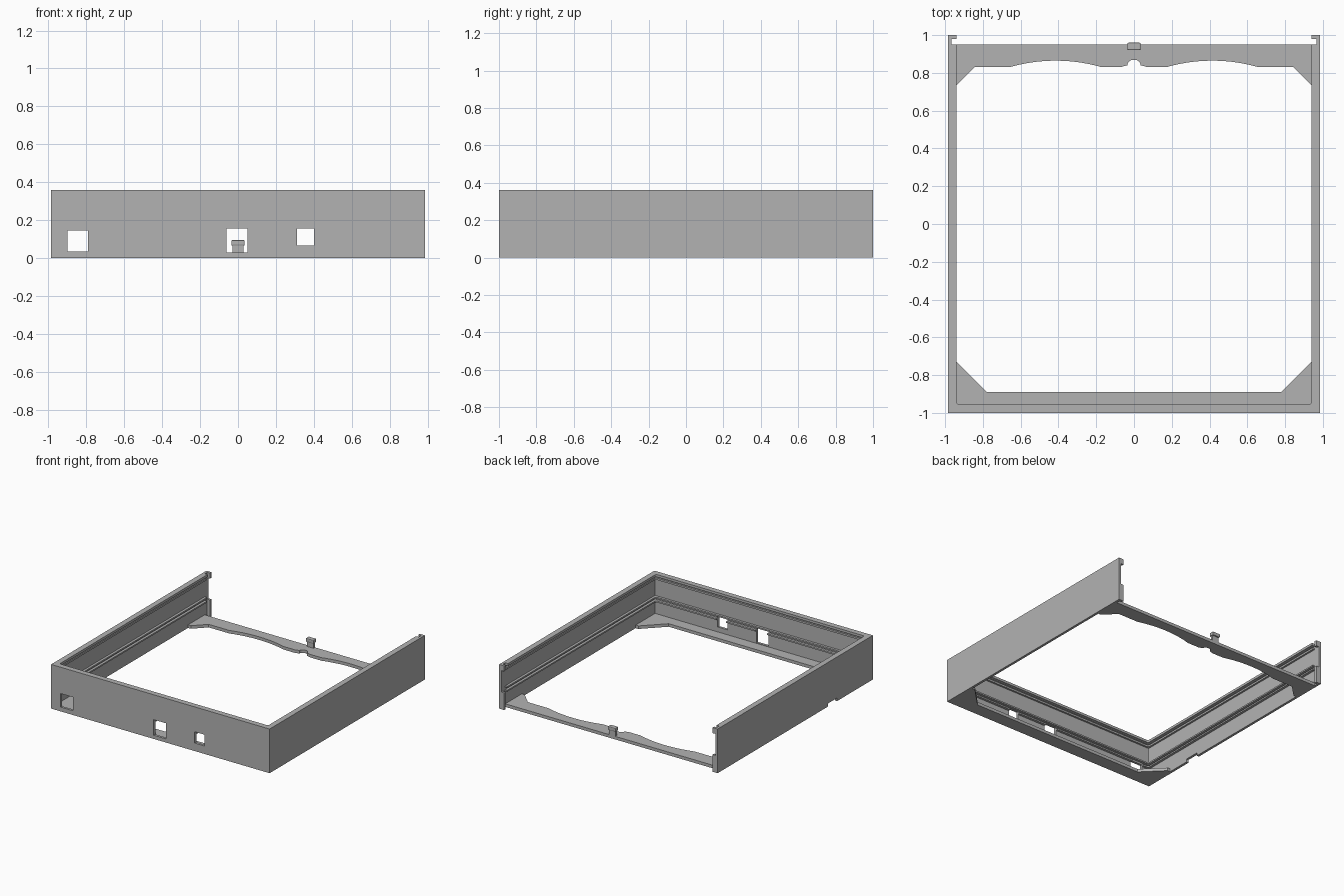
import bpy, bmesh, math

if "Cube" in bpy.data.objects:
    bpy.data.objects.remove(bpy.data.objects["Cube"], do_unlink=True)

grey = bpy.data.materials.new("plain grey")
grey.use_nodes = True
grey.diffuse_color = (0.45, 0.45, 0.45, 1)
grey.node_tree.nodes["Principled BSDF"].inputs["Base Color"].default_value = grey.diffuse_color

W, HEIGHT, FLOOR = 0.985, 0.36, 0.025
THIN, THICK = 0.02, 0.045          # wall and lip depths
SLOT, HOOK = 0.95, 0.98            # rear panel slot in y


def prism(name, outline, z0, z1):
    """Extrude a plan outline between two heights."""
    bm = bmesh.new()
    face = bm.faces.new([bm.verts.new((x, y, z0)) for x, y in outline])
    top = bmesh.ops.extrude_face_region(bm, geom=[face])
    bmesh.ops.translate(bm, vec=(0, 0, z1 - z0),
                        verts=[v for v in top["geom"] if isinstance(v, bmesh.types.BMVert)])
    bmesh.ops.recalc_face_normals(bm, faces=bm.faces)
    mesh = bpy.data.meshes.new(name)
    bm.to_mesh(mesh)
    bm.free()
    mesh.materials.append(grey)
    ob = bpy.data.objects.new(name, mesh)
    bpy.context.collection.objects.link(ob)
    return ob


def box(name, x0, x1, y0, y1, z0, z1):
    return prism(name, [(x0, y0), (x1, y0), (x1, y1), (x0, y1)], z0, z1)


def mirrored(half):
    """Close an outline running from +x over to its mirror at -x."""
    return half + [(-x, y) for x, y in reversed(half)]


def corner(depth, r=0.015):
    """Rounded inner front corner, seen from the +x side."""
    cx, cy = W - depth - r, -1 + depth + r
    return [(cx + r * math.cos(a), cy - r * math.sin(a))
            for a in (i * math.pi / 8 for i in range(5))]


def rail(name, depth, z0, z1, end=SLOT):
    """U-shaped strip along the inside of the three walls."""
    half = [(W - THIN, -1 + THIN), (W - THIN, end), (W - depth, end)] + corner(depth)
    return prism(name, mirrored(half), z0, z1)


# Walls on three sides
walls = prism("walls", mirrored([(W, -1), (W, 1), (W - THIN, 1)] + corner(THIN, 0.004)),
              0, HEIGHT - 0.02)

# Thick top lip ending in a hook around the rear slot
lip = prism("top_lip", mirrored([(W, -1), (W, 1), (W - THICK, 1), (W - THICK, HOOK),
                                 (W - THIN, HOOK), (W - THIN, SLOT),
                                 (W - THICK, SLOT)] + corner(THICK)),
            HEIGHT - 0.02, HEIGHT)

# Inner rails
rail("upper_rail", 0.035, 0.31, 0.325)
ridges = [rail("upper_ridge", 0.04, 0.16, 0.172), rail("lower_ridge", 0.04, 0.13, 0.142)]

# Rear hooks, top and bottom of each side wall
for side, s in (("left", 1), ("right", -1)):
    for place, z0, z1 in (("lower", 0, 0.14), ("upper", 0.315, HEIGHT - 0.02)):
        a, b = sorted((s * (W - THIN), s * (W - THICK)))
        box(f"{side}_{place}_hook", a, b, HOOK, 1, z0, z1)

# Front floor flange with diagonal corner gussets
prism("front_flange", mirrored([(W - THIN, -1 + THIN), (W - THIN, -0.73), (0.94, -0.73),
                                (0.78, -0.89)]), 0, FLOOR)

# Rear cross strip with shallow arches and a centre notch
arch = [(0.415 + 0.245 * math.cos(a), 0.83 + 0.035 * math.sin(a) ** 2)
        for a in (i * math.pi / 16 for i in range(17))]
notch = [(0.055, 0.835)] + [(0.035 * math.cos(a), 0.84 + 0.03 * math.sin(a))
                            for a in (i * math.pi / 12 for i in range(7))]
prism("rear_strip", mirrored([(W - THIN, SLOT), (W - THIN, 0.735), (0.94, 0.735),
                              (0.845, 0.83)] + arch + [(0.07, 0.83)] + notch[:-1]), 0, FLOOR)

# Rear latch
box("latch_stem", -0.03, 0.03, 0.93, SLOT, FLOOR, 0.075)
head = box("latch_head", -0.035, 0.035, 0.92, 0.96, 0.065, 0.095)
bevel = head.modifiers.new("soft edges", "BEVEL")
bevel.width, bevel.segments = 0.006, 2

# Openings in the front wall and the notch under the right wall
openings = [box("cutter_corner", -0.9, -0.79, -1.1, -0.9, 0.035, 0.145),
            box("cutter_centre", -0.06, 0.05, -1.1, -0.9, 0.03, 0.157),
            box("cutter_small", 0.31, 0.4, -1.1, -0.9, 0.065, 0.157),
            box("cutter_notch", -1.1, -0.9, -0.54, -0.42, -0.1, FLOOR)]
for cutter in openings:
    cutter.hide_render = True
    cutter.hide_viewport = True
    for target in [walls] + ridges[1:]:
        cut = target.modifiers.new(cutter.name, "BOOLEAN")
        cut.object, cut.operation, cut.solver = cutter, "DIFFERENCE", "EXACT"
